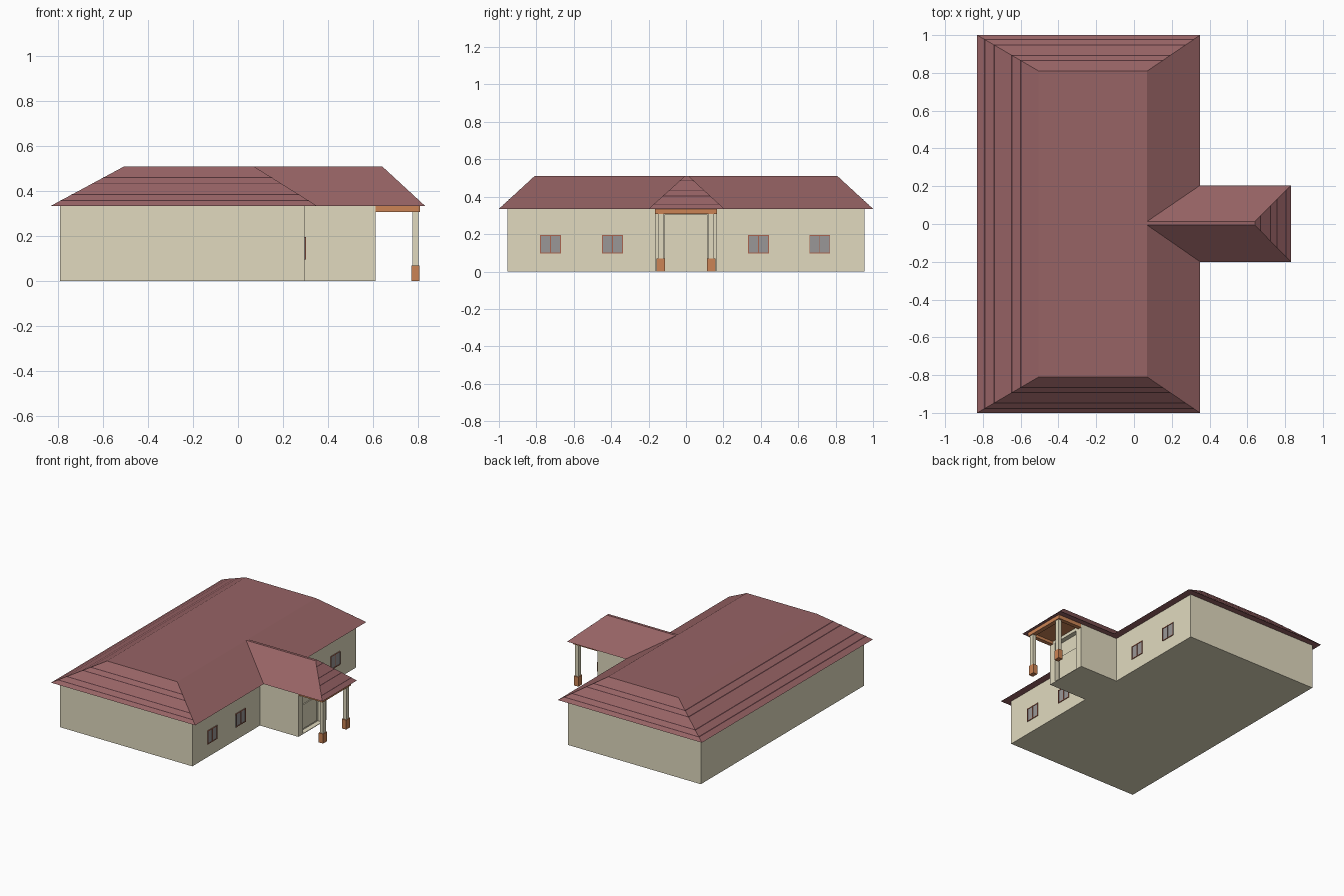
import bpy, bmesh
from mathutils import Vector

if "Cube" in bpy.data.objects:
    bpy.data.objects.remove(bpy.data.objects["Cube"])


def mat(name, r, g, b):
    m = bpy.data.materials.new(name)
    m.diffuse_color = (r, g, b, 1)
    m.use_nodes = True
    m.node_tree.nodes["Principled BSDF"].inputs["Base Color"].default_value = m.diffuse_color
    return m


ROOF = mat("roof_red", 0.31, 0.125, 0.13)
LINE = mat("course_dark", 0.08, 0.03, 0.035)
WALL = mat("cream_wall", 0.75, 0.70, 0.52)
WOOD = mat("orange_trim", 0.60, 0.23, 0.09)
FRAME = mat("red_frame", 0.40, 0.13, 0.08)
GLASS = mat("grey_glass", 0.32, 0.31, 0.31)


def make(name, verts, faces, m):
    me = bpy.data.meshes.new(name)
    me.from_pydata(verts, [], faces)
    bm = bmesh.new()
    bm.from_mesh(me)
    bmesh.ops.recalc_face_normals(bm, faces=bm.faces)
    bm.to_mesh(me)
    bm.free()
    me.materials.append(m)
    ob = bpy.data.objects.new(name, me)
    bpy.context.collection.objects.link(ob)
    return ob


def rect(x0, x1, y0, y1, z):
    return [Vector(p) for p in ((x0, y0, z), (x1, y0, z), (x1, y1, z), (x0, y1, z))]


def frustum(name, base, top, m):
    sides = [(i, (i + 1) % 4, (i + 1) % 4 + 4, i + 4) for i in range(4)]
    return make(name, base + top, [(3, 2, 1, 0), (4, 5, 6, 7)] + sides, m)


def box(name, x0, x1, y0, y1, z0, z1, m):
    return frustum(name, rect(x0, x1, y0, y1, z0), rect(x0, x1, y0, y1, z1), m)


def prism(name, pts, z0, z1, m):
    n = len(pts)
    verts = [(x, y, z) for z in (z0, z1) for x, y in pts]
    faces = [tuple(range(n))[::-1], tuple(range(n, 2 * n))]
    faces += [(i, (i + 1) % n, (i + 1) % n + n, i + n) for i in range(n)]
    return make(name, verts, faces, m)


def courses(name, base, top, sides, heights):
    """Thin dark tile lines lying on the chosen roof slopes."""
    verts, faces = [], []
    for s in sides:
        a, b, c, d = base[s], base[(s + 1) % 4], top[(s + 1) % 4], top[s]
        off = (b - a).cross(d - a).normalized() * 0.001
        for z in heights:
            t0 = (z - a.z) / (d.z - a.z)
            t1 = t0 + 0.025
            k = len(verts)
            verts += [a.lerp(d, t0) + off, b.lerp(c, t0) + off,
                      b.lerp(c, t1) + off, a.lerp(d, t1) + off]
            faces.append((k, k + 1, k + 2, k + 3))
    make(name, verts, faces, LINE)


EAVE, RIDGE = 0.335, 0.51

# Walls: T-shaped plan with a recessed entrance at the end of the wing
ex, rx, wy, oy = 0.61, 0.575, 0.165, 0.112
plan = [(-0.79, -0.955), (0.295, -0.955), (0.295, -wy), (ex, -wy), (ex, -oy), (rx, -oy),
        (rx, oy), (ex, oy), (ex, wy), (0.295, wy), (0.295, 0.955), (-0.79, 0.955)]
prism("walls", plan, 0, EAVE, WALL)
box("entrance_lintel", rx, ex, -oy, oy, 0.305, EAVE, WALL)
box("entrance_floor", rx, ex, -oy, oy, 0, 0.004, WALL)
box("door_panel", rx, rx + 0.008, -0.097, 0.093, 0.017, 0.195, WALL)

# Hipped roofs with flat ridges
mb, mt = rect(-0.83, 0.35, -1, 1, EAVE), rect(-0.505, 0.07, -0.81, 0.81, RIDGE)
frustum("main_roof", mb, mt, ROOF)
courses("main_roof_courses", mb, mt, (0, 2, 3), (0.355, 0.382, 0.432, 0.457))
wb, wt = rect(0.07, 0.83, -0.2, 0.205, EAVE), rect(0.07, 0.64, -0.006, 0.014, RIDGE)
frustum("wing_roof", wb, wt, ROOF)
courses("wing_roof_courses", wb, wt, (1,), (0.357, 0.40, 0.432, 0.482))

# Porch beams and ceiling
box("porch_front_beam", 0.775, 0.808, -wy, wy, 0.307, EAVE, WOOD)
for side, y in (("left", -wy), ("right", wy - 0.03)):
    box(f"porch_{side}_beam", ex, 0.775, y, y + 0.03, 0.307, EAVE, WOOD)
box("porch_ceiling", ex, 0.775, -wy + 0.03, wy - 0.03, 0.328, 0.334, WOOD)

# Porch columns
for side, y in (("left", -0.134), ("right", 0.136)):
    box(f"{side}_column", 0.775, 0.802, y - 0.015, y + 0.015, 0.07, 0.307, WALL)
    box(f"{side}_column_base", 0.77, 0.806, y - 0.023, y + 0.023, 0, 0.07, WOOD)

# Windows: two panes in a thin frame
for i, y in enumerate((-0.724, -0.394, 0.387, 0.715), 1):
    x, w, z0, z1, t = 0.294, 0.056, 0.096, 0.196, 0.005
    box(f"window_{i}_glass", x, x + 0.003, y - w, y + w, z0, z1, GLASS)
    for n, c in (("left", y - w + t / 2), ("middle", y), ("right", y + w - t / 2)):
        box(f"window_{i}_{n}_bar", x, x + 0.007, c - t / 2, c + t / 2, z0, z1, FRAME)
    for n, z in (("bottom", z0), ("top", z1 - t)):
        box(f"window_{i}_{n}_rail", x, x + 0.0065, y - w, y + w, z, z + t, FRAME)
